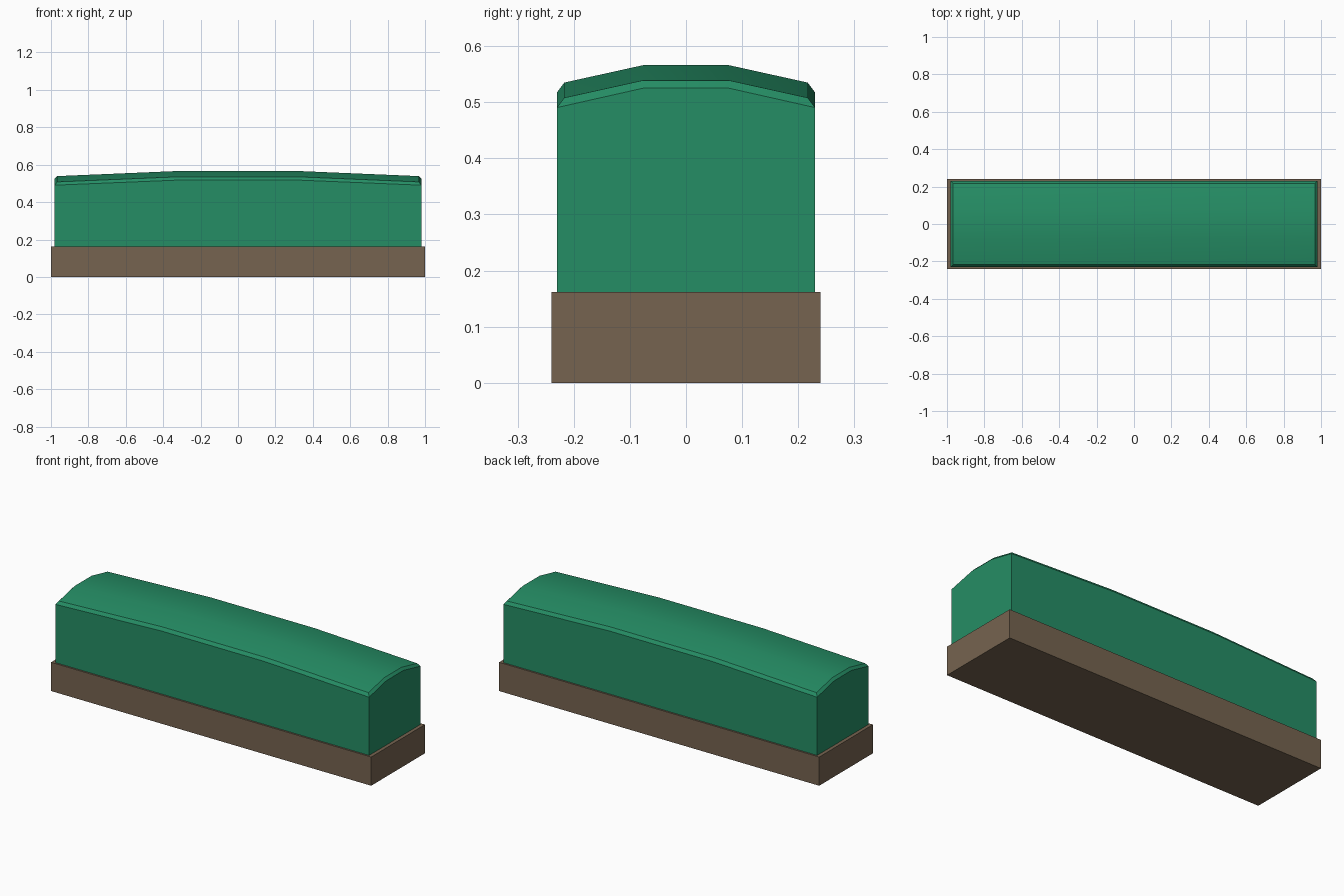
import bpy, bmesh

if "Cube" in bpy.data.objects:
    bpy.data.objects.remove(bpy.data.objects["Cube"])


def material(name, rgb):
    m = bpy.data.materials.new(name)
    m.diffuse_color = (*rgb, 1)
    m.use_nodes = True
    m.node_tree.nodes["Principled BSDF"].inputs["Base Color"].default_value = m.diffuse_color
    return m


def add_object(name, bm, mat):
    bmesh.ops.recalc_face_normals(bm, faces=bm.faces)
    me = bpy.data.meshes.new(name)
    bm.to_mesh(me)
    bm.free()
    me.materials.append(mat)
    ob = bpy.data.objects.new(name, me)
    bpy.context.collection.objects.link(ob)
    return ob


green = material("leaf green", (0.0185, 0.270, 0.130))
brown = material("earth brown", (0.180, 0.126, 0.080))

# Planter box
BASE_H = 0.162
bm = bmesh.new()
bmesh.ops.create_cube(bm, size=1)
for v in bm.verts:
    v.co.x *= 2.0
    v.co.y *= 0.48
    v.co.z = (v.co.z + 0.5) * BASE_H
add_object("planter_box", bm, brown)

# Clipped hedge: walls, a narrow chamfer, and a crowned 3 x 3 top
HX, HY, CH = 0.98, 0.23, 0.013
CENTRE_Z, DROP_X, DROP_Y = 0.566, 0.027, 0.031
bm = bmesh.new()


def grid_point(i, j, level):
    inset = CH if level == 2 else 0
    x = (-HX + inset, -HX / 3, HX / 3, HX - inset)[i]
    y = (-HY + inset, -HY / 3, HY / 3, HY - inset)[j]
    end, side = i in (0, 3), j in (0, 3)
    z = CENTRE_Z - DROP_X * end - DROP_Y * side
    if level == 1:
        z -= 0.0175 if side else 0.014
    if level == 0:
        z = BASE_H - 0.01
    return bm.verts.new((x, y, z))


top = {(i, j): grid_point(i, j, 2) for i in range(4) for j in range(4)}
for i in range(3):
    for j in range(3):
        bm.faces.new([top[i, j], top[i + 1, j], top[i + 1, j + 1], top[i, j + 1]])

# Border loop of the grid, shared by chamfer and walls
border = ([(i, 0) for i in range(3)] + [(3, j) for j in range(3)]
          + [(i, 3) for i in (3, 2, 1)] + [(0, j) for j in (3, 2, 1)])
rings = [[grid_point(i, j, level) for i, j in border] for level in (0, 1)]
rings.append([top[k] for k in border])
for lower, upper in zip(rings, rings[1:]):
    for k in range(len(border)):
        n = (k + 1) % len(border)
        bm.faces.new([lower[k], lower[n], upper[n], upper[k]])
bm.faces.new(rings[0][::-1])
hedge = add_object("hedge", bm, green)

# Smooth crown with crisp chamfer edges
bpy.context.view_layer.objects.active = hedge
hedge.select_set(True)
bpy.ops.object.shade_smooth_by_angle(angle=0.45)
